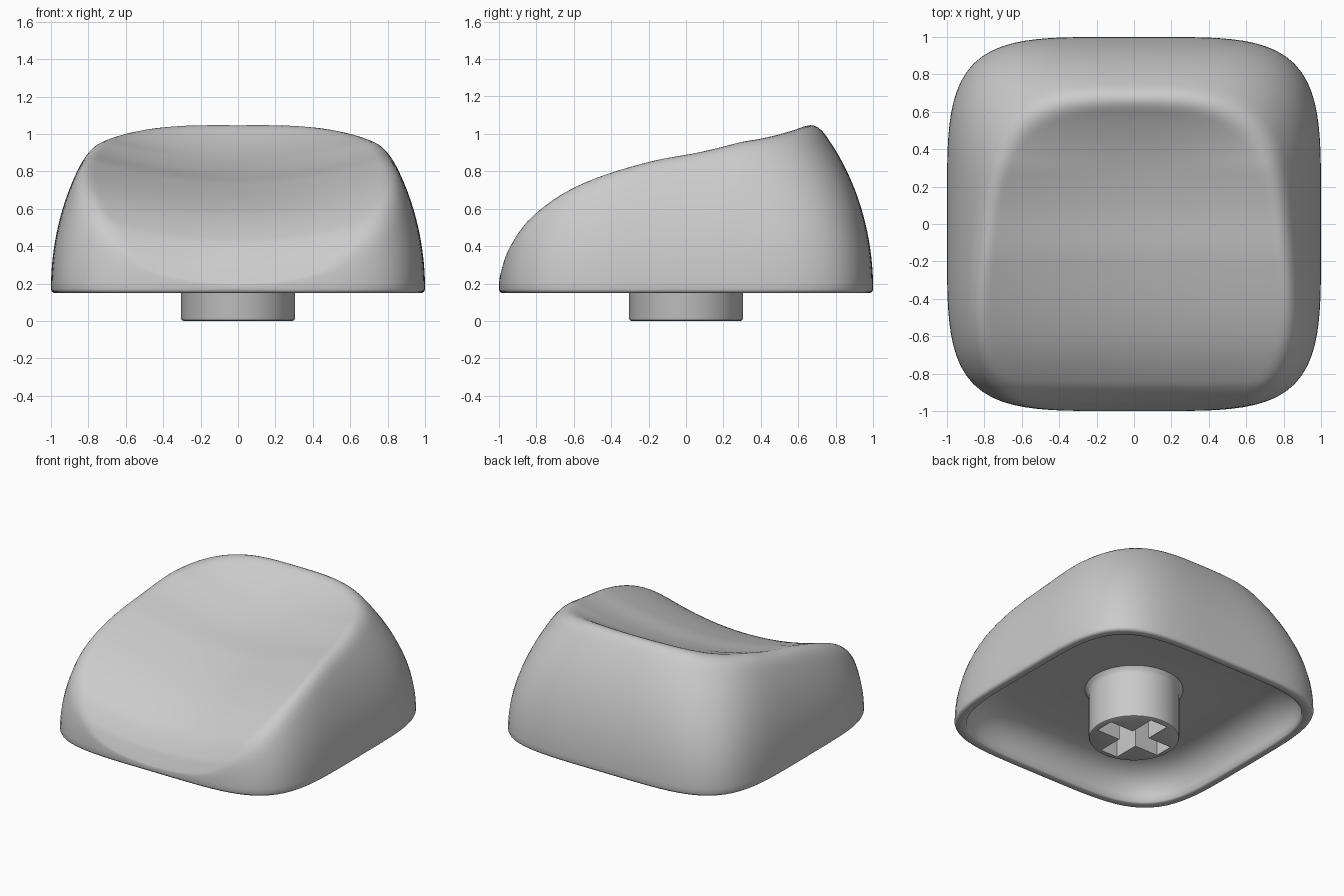
import bpy, bmesh
from math import sin, cos, pi, sqrt

cube = bpy.data.objects.get("Cube")
if cube:
    bpy.data.objects.remove(cube)

grey = bpy.data.materials.new("light_grey_plastic")
grey.use_nodes = True
grey.diffuse_color = (0.6, 0.6, 0.6, 1)
grey.node_tree.nodes["Principled BSDF"].inputs["Base Color"].default_value = grey.diffuse_color

SEGMENTS, RINGS = 128, 56
BASE, RIM = 0.17, 0.15

# Height of the scooped top along its centre line, front to back
SCOOP = [(-1.01, 0.17), (-0.98, 0.245), (-0.95, 0.31), (-0.85, 0.435), (-0.6, 0.59), (-0.2, 0.73),
         (0.1, 0.80), (0.35, 0.885), (0.55, 0.985), (0.7, 1.09), (1.05, 1.36)]


def curve_height(points, y):
    """Smooth interpolation through a list of (position, height) points."""
    def slope(i):
        a, b = points[max(i - 1, 0)], points[min(i + 1, len(points) - 1)]
        return (b[1] - a[1]) / (b[0] - a[0])
    i = max(k for k in range(len(points) - 1) if k == 0 or points[k][0] <= y)
    (y0, z0), (y1, z1) = points[i], points[i + 1]
    w = y1 - y0
    t = (y - y0) / w
    return ((2*t**3 - 3*t**2 + 1) * z0 + (t**3 - 2*t**2 + t) * w * slope(i)
            + (3*t**2 - 2*t**3) * z1 + (t**3 - t**2) * w * slope(i + 1))


def footprint(angle, size, power):
    """Point on a rounded square."""
    c, s = cos(angle), sin(angle)
    radius = size / (abs(c)**power + abs(s)**power)**(1 / power)
    return radius * c, radius * s


def top_height(x, y, size):
    """Blend the domed sides with the scooped top."""
    side = BASE + 1.235 * sqrt(max(0, 1 - size * size))
    lift = 0.2 * min(1, max(0, (0.9 - y) / 0.6))
    scoop = curve_height(SCOOP, y) + lift * x * x
    blend = max(1e-4, min(0.12, 0.3 * (side - BASE)))
    overlap = max(0, blend - abs(side - scoop))
    return max(BASE, min(side, scoop) - overlap * overlap / (4 * blend))


def loft(name, rings):
    """Skin closed rings and cap both ends with fans around their centres."""
    bm = bmesh.new()
    rows = [[bm.verts.new(p) for p in ring] for ring in rings]
    count = len(rows[0])
    for a, b in zip(rows, rows[1:]):
        for i in range(count):
            j = (i + 1) % count
            bm.faces.new((a[i], a[j], b[j], b[i]))
    for row in (rows[0], rows[-1]):
        centre = bm.verts.new((0, 0, sum(v.co.z for v in row) / count))
        for i in range(count):
            bm.faces.new((row[i], row[(i + 1) % count], centre))
    bmesh.ops.recalc_face_normals(bm, faces=bm.faces)
    mesh = bpy.data.meshes.new(name)
    bm.to_mesh(mesh)
    bm.free()
    mesh.materials.append(grey)
    obj = bpy.data.objects.new(name, mesh)
    bpy.context.collection.objects.link(obj)
    return obj


def smooth(obj, degrees):
    bpy.ops.object.select_all(action='DESELECT')
    obj.select_set(True)
    bpy.context.view_layer.objects.active = obj
    bpy.ops.object.shade_smooth_by_angle(angle=degrees * pi / 180)


angles = [2 * pi * i / SEGMENTS for i in range(SEGMENTS)]

# Cap shell: outer surface, rounded rim, then the hollow underside
rings = []
for k in range(1, RINGS + 1):
    size = sin(k / RINGS * pi / 2)
    ring = []
    for a in angles:
        x, y = footprint(a, size, 3 + 1.5 * size**6)
        ring.append((x, y, top_height(x, y, size)))
    rings.append(ring)
inner = [(0.996, 0.158), (0.985, RIM), (0.945, RIM), (0.935, 0.158), (0.93, 0.2), (0.915, 0.25),
         (0.885, 0.3), (0.84, 0.34), (0.78, 0.368), (0.7, 0.38), (0.35, 0.38)]
for size, z in inner:
    rings.append([(*footprint(a, size, 4.5), z) for a in angles])
cap = loft("cap_shell", rings)
smooth(cap, 50)

# Round stem with a softened lower edge and a flared root
profile = [(0.29, 0), (0.301, 0.005), (0.305, 0.016), (0.305, 0.34), (0.312, 0.36), (0.335, 0.385)]
stem = loft("stem", [[(r * cos(a), r * sin(a), z) for a in angles[::2]] for r, z in profile])

# Cross-shaped socket cut into the stem
L, W = 0.262, 0.07
cross = [(L, -W), (L, W), (W, W), (W, L), (-W, L), (-W, W),
         (-L, W), (-L, -W), (-W, -W), (-W, -L), (W, -L), (W, -W)]
cutter = loft("socket_cutter", [[(x, y, z) for x, y in cross] for z in (-0.1, 0.3)])
cutter.hide_render = True
cut = stem.modifiers.new("socket", 'BOOLEAN')
cut.object = cutter
cut.operation = 'DIFFERENCE'
cut.solver = 'EXACT'
bpy.context.view_layer.objects.active = stem
bpy.ops.object.modifier_apply(modifier=cut.name)
bpy.data.objects.remove(cutter)
smooth(stem, 40)
